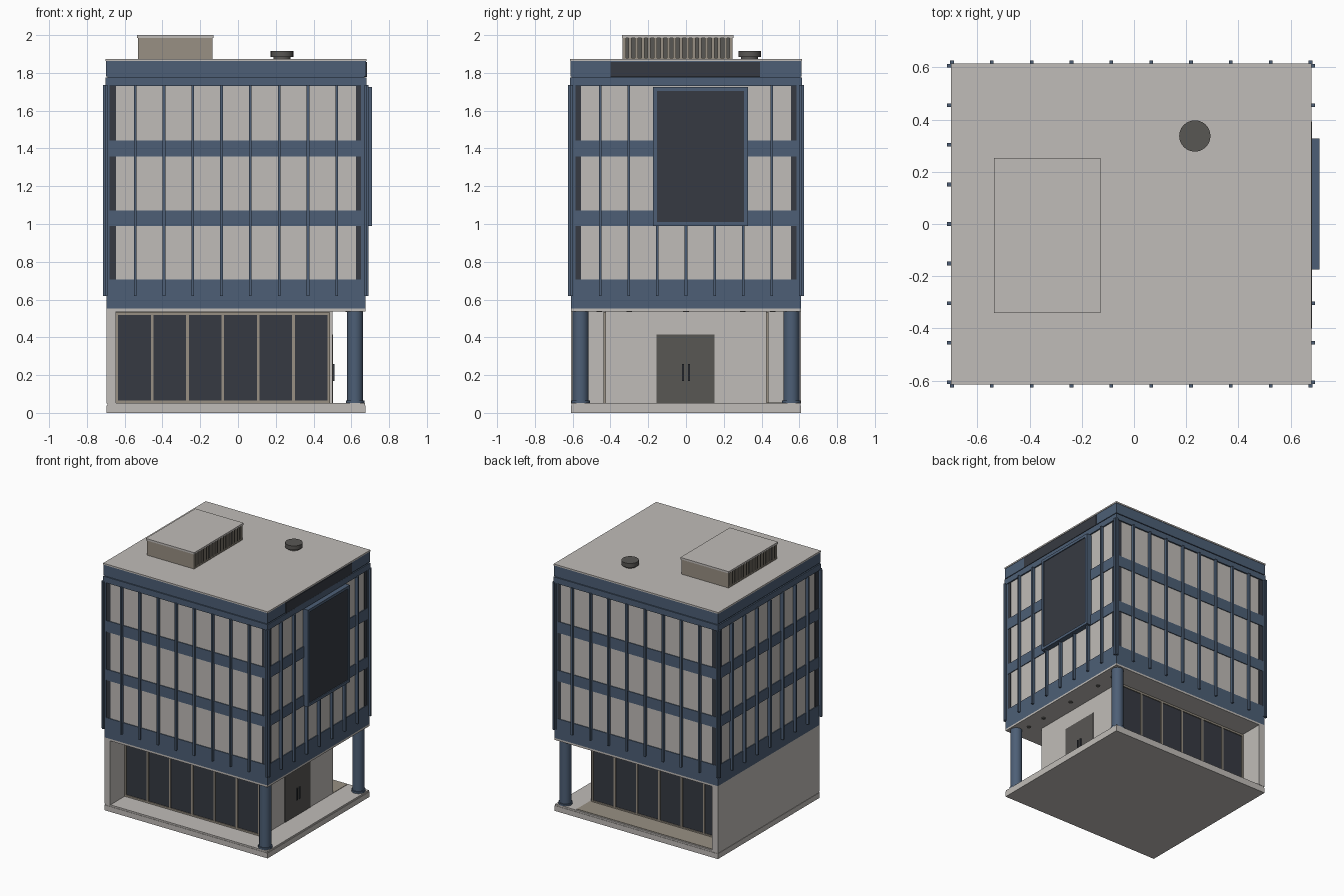
import bpy, bmesh, math

if "Cube" in bpy.data.objects:
    bpy.data.objects.remove(bpy.data.objects["Cube"])


def mat(name, r, g, b):
    def lin(c):
        c /= 255
        return c / 12.92 if c < 0.04045 else ((c + 0.055) / 1.055) ** 2.4
    m = bpy.data.materials.new(name)
    m.diffuse_color = (lin(r), lin(g), lin(b), 1)
    m.use_nodes = True
    m.node_tree.nodes["Principled BSDF"].inputs["Base Color"].default_value = m.diffuse_color
    return m


LIGHT = mat("light_concrete", 192, 188, 184)
BLUE = mat("slate_blue", 77, 95, 118)
GLASS = mat("dark_glass", 54, 58, 66)
TAN = mat("warm_grey", 152, 144, 131)
GREY = mat("dark_grey", 89, 87, 84)


def finish(bm, name, m):
    me = bpy.data.meshes.new(name)
    bm.to_mesh(me)
    bm.free()
    me.materials.append(m)
    ob = bpy.data.objects.new(name, me)
    bpy.context.collection.objects.link(ob)
    return ob


def boxes(name, m, spans):
    """One object from boxes given as (x0, x1, y0, y1, z0, z1)."""
    bm = bmesh.new()
    for x0, x1, y0, y1, z0, z1 in spans:
        vs = bmesh.ops.create_cube(bm, size=1)["verts"]
        for v in vs:
            v.co = ((x0 + x1) / 2 + v.co.x * (x1 - x0),
                    (y0 + y1) / 2 + v.co.y * (y1 - y0),
                    (z0 + z1) / 2 + v.co.z * (z1 - z0))
    return finish(bm, name, m)


def cylinders(name, m, items, sides=24):
    """One object from upright cylinders given as (x, y, radius, z0, z1)."""
    bm = bmesh.new()
    for x, y, r, z0, z1 in items:
        vs = bmesh.ops.create_cone(bm, cap_ends=True, segments=sides,
                                   radius1=r, radius2=r, depth=z1 - z0)["verts"]
        bmesh.ops.translate(bm, verts=vs, vec=(x, y, (z0 + z1) / 2))
    ob = finish(bm, name, m)
    for o in bpy.context.selected_objects:
        o.select_set(False)
    ob.select_set(True)
    bpy.context.view_layer.objects.active = ob
    bpy.ops.object.shade_smooth_by_angle()
    return ob


XL, XR, Y = -0.695, 0.675, 0.61

# Ground floor: slab, solid side wall, enclosed room, soffit
boxes("base_slab", LIGHT, [(XL, XR, -Y, Y, 0, 0.04), (XL + .003, XR - .003, -Y + .003, Y - .003, 0.04, 0.052)])
boxes("left_wall", LIGHT, [(XL, -0.645, -Y, Y, 0.05, 0.545)])
boxes("ground_room", LIGHT, [(-0.65, 0.50, -0.425, 0.425, 0.05, 0.545)])
boxes("soffit", LIGHT, [(XL, XR, -Y, Y, 0.538, 0.553)])
boxes("back_porch_floor", TAN, [(-0.645, 0.50, 0.43, 0.595, 0.05, 0.055)])

# Storefront glazing with frames, front and back
glazing, frames = [], []
for s in (-1, 1):
    a, b, c = sorted((s * 0.42, s * 0.43)), sorted((s * 0.42, s * 0.437)), 0.007
    glazing.append((-0.645, 0.485, *a, 0.052, 0.532))
    for i in range(7):
        x = -0.641 + i * 0.187
        frames.append((x - c, x + c, *b, 0.052, 0.532))
    for z in (0.058, 0.526):
        frames.append((-0.645, 0.485, *b, z - c, z + c))
boxes("storefront_glass", GLASS, glazing)
boxes("storefront_frames", TAN, frames)

# Side entrance with pull handles
boxes("side_door", GREY, [(0.497, 0.503, -0.155, 0.15, 0.052, 0.415)])
boxes("door_handles", GLASS, [(0.50, 0.511, y - .005, y + .005, 0.17, 0.26) for y in (-0.015, 0.015)])

# Porch columns and ceiling lights
cols = []
for s in (-1, 1):
    cols += [(0.62, s * 0.558, 0.042, 0.05, 0.545), (0.62, s * 0.558, 0.049, 0.05, 0.066)]
cylinders("porch_columns", BLUE, cols)
cylinders("ceiling_lights", GREY, [(0.585, y, 0.015, 0.533, 0.54) for y in (-0.46, -0.3, 0, 0.3, 0.46)], 12)

# Upper storeys: panel body with floor bands
boxes("upper_body", LIGHT, [(XL + .006, XR - .006, -Y + .006, Y - .006, 0.55, 1.74)])
boxes("floor_bands", BLUE, [(XL, XR, -Y, Y, z0, z1)
                            for z0, z1 in ((0.553, 0.705), (0.99, 1.072), (1.357, 1.442))])

# Corner glazing strips and blue corner posts
strips, posts = [], []
for s in (-1, 1):
    yf = sorted((s * 0.60, s * 0.607))
    strips += [(XL + .003, -0.645, *yf, 0.70, 1.735), (0.625, 0.652, *yf, 0.70, 1.735)]
    ye = sorted((s * 0.557, s * 0.586))
    strips += [(0.66, 0.672, *ye, 0.70, 1.735)]
    yl = sorted((s * 0.557, s * 0.607))
    strips += [(XL + .003, XL + .02, *yl, 0.70, 1.735)]
    yp = sorted((s * 0.585, s * 0.61))
    posts.append((0.651, XR, *yp, 0.60, 1.735))
boxes("corner_glazing", GLASS, strips)
boxes("corner_posts", BLUE, posts)

# Vertical fins on all four sides
fins, w = [], 0.007
for i in range(10):
    x = -0.697 + i * 0.1525
    for s in (-1, 1):
        fins.append((x - w, x + w, *sorted((s * 0.60, s * 0.626)), 0.62, 1.735))
for i in range(9):
    y = -0.606 + i * 0.1515
    fins.append((-0.715, -0.68, y - w, y + w, 0.62, 1.735))
    fins.append((0.66, 0.692, y - w, y + w, 0.62, 1.0 if 2 < i < 7 else 1.735))
boxes("facade_fins", BLUE, fins)

# Large framed display on the right side
y0, y1, z0, z1, t = -0.175, 0.327, 0.99, 1.725, 0.021
boxes("display_frame", BLUE, [
    (0.66, 0.71, y0, y1, z0, z0 + t), (0.66, 0.71, y0, y1, z1 - t, z1),
    (0.66, 0.71, y0, y0 + t, z0, z1), (0.66, 0.71, y1 - t, y1, z0, z1)])
boxes("display_panel", GLASS, [(0.66, 0.703, y0 + t, y1 - t, z0 + t, z1 - t)])

# Parapet, roof cap and side sign panel
boxes("parapet", BLUE, [(XL - .006, XR + .005, -Y - .005, Y + .005, 1.73, 1.775),
                        (XL + .004, XR - .004, -Y + .004, Y - .004, 1.77, 1.785),
                        (XL - .003, XR + .002, -Y - .002, Y + .002, 1.782, 1.862)])
boxes("roof_cap", LIGHT, [(XL - .006, XR + .005, -Y - .005, Y + .005, 1.862, 1.873)])
boxes("sign_panel", GLASS, [(0.67, 0.682, -0.40, 0.393, 1.777, 1.857)])

# Rooftop plant unit with louvred ends, and a round vent
boxes("plant_core", GREY, [(-0.522, -0.142, -0.325, 0.235, 1.87, 1.988)])
shell = [(-0.53, -0.134, -0.335, -0.318, 1.87, 1.988), (-0.53, -0.134, 0.23, 0.247, 1.87, 1.988)]
for xa in (-0.53, -0.144):
    shell += [(xa, xa + 0.01, -0.335, 0.247, 1.87, 1.88)]
    for i in range(16):
        y = -0.296 + i * 0.0337
        shell.append((xa, xa + 0.01, y - 0.008, y + 0.008, 1.87, 1.988))
boxes("plant_louvres", TAN, shell)
boxes("plant_lid", LIGHT, [(-0.535, -0.129, -0.34, 0.252, 1.986, 2.0)])
cylinders("roof_vent", GREY, [(0.233, 0.337, 0.045, 1.87, 1.89), (0.233, 0.337, 0.06, 1.885, 1.917)])
